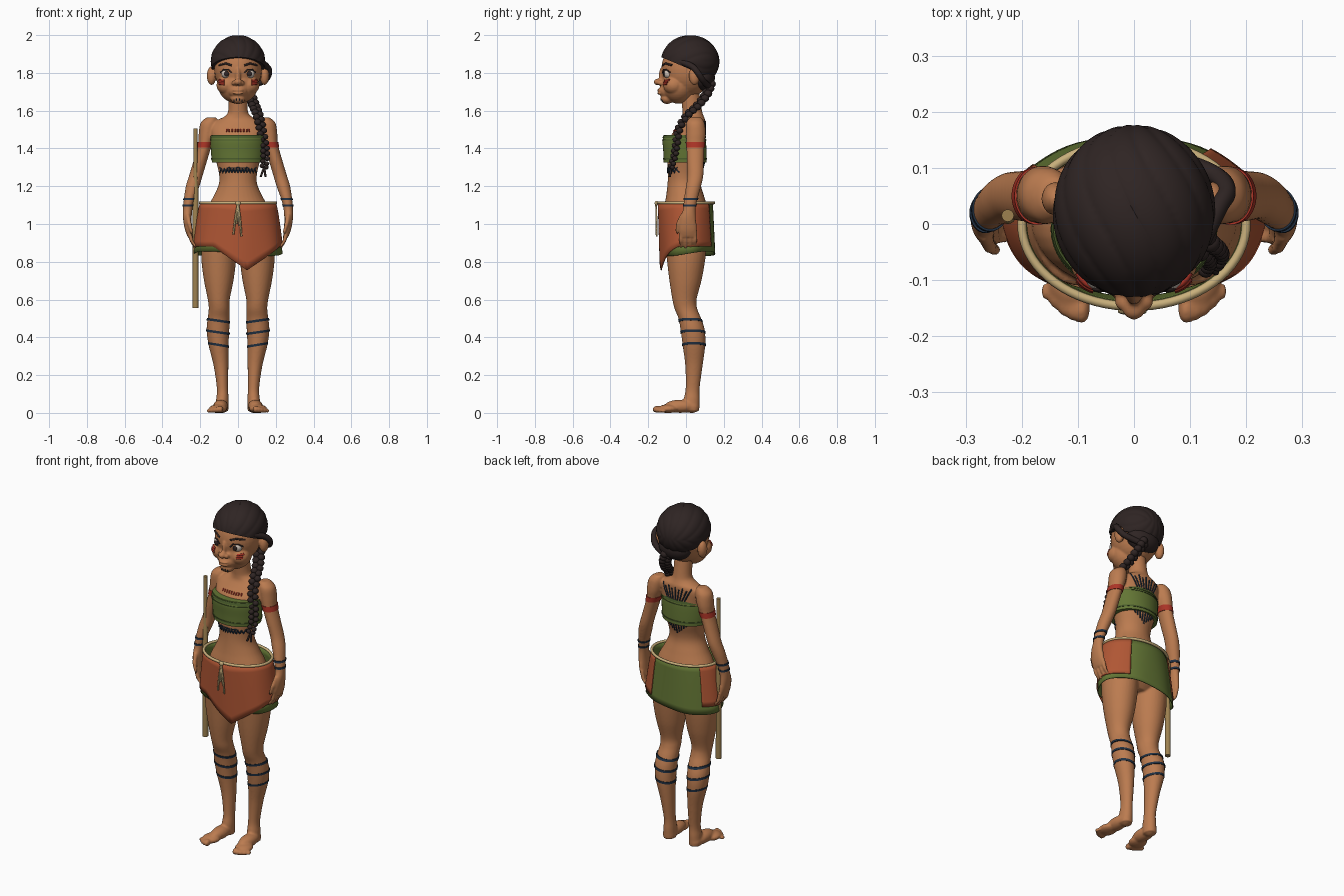
import bpy, bmesh
from math import sin, cos, pi, radians, atan2
from mathutils import Vector, Matrix
from mathutils.bvhtree import BVHTree

if "Cube" in bpy.data.objects:
    bpy.data.objects.remove(bpy.data.objects["Cube"])


def material(name, *rgb):
    m = bpy.data.materials.new(name)
    m.use_nodes = True
    m.diffuse_color = (*rgb, 1)
    m.node_tree.nodes["Principled BSDF"].inputs["Base Color"].default_value = (*rgb, 1)
    return m


SKIN = material("skin", .5, .2, .08)
HAIR = material("dark hair", .028, .018, .017)
GREEN = material("leaf green", .125, .18, .035)
TRIM = material("dark green", .07, .11, .025)
ORANGE = material("rust orange", .44, .095, .035)
RED = material("paint red", .42, .035, .02)
BLUE = material("ink blue", .015, .03, .055)
CREAM = material("rope cream", .58, .43, .2)
WOOD = material("wood tan", .34, .22, .08)
WHITE = material("eye white", .6, .52, .45)


# ---- helpers ----
def link(name, mesh, mat):
    mesh.materials.clear()
    mesh.materials.append(mat)
    mesh.shade_smooth()
    mesh.set_sharp_from_angle(angle=radians(50))
    ob = bpy.data.objects.new(name, mesh)
    bpy.context.scene.collection.objects.link(ob)
    return ob


def finish(name, bm, mat):
    bmesh.ops.recalc_face_normals(bm, faces=bm.faces[:])
    mesh = bpy.data.meshes.new(name)
    bm.to_mesh(mesh)
    bm.free()
    return link(name, mesh, mat)


def dense(rows, k=6):
    """Smoothly interpolate rows of numbers."""
    p = [Vector(r) for r in rows]
    out = []
    for i in range(len(p) - 1):
        a, b, c, d = p[max(i - 1, 0)], p[i], p[i + 1], p[min(i + 2, len(p) - 1)]
        for j in range(k):
            t = j / k
            out.append((b * 2 + (c - a) * t + (a * 2 - b * 5 + c * 4 - d) * t * t
                        + (b * 3 - a - c * 3 + d) * t ** 3) * .5)
    return out + [p[-1]]


def section(rows, z):
    for a, b in zip(rows, rows[1:]):
        if b[2] <= z <= a[2]:
            return a.lerp(b, (a[2] - z) / (a[2] - b[2]))


def loft(bm, rows, s=1, grow=0, tilt=0, n=32):
    """Stack oval rings given as x, y, z, x radius, y radius."""
    rings = []
    for x, y, z, rx, ry in rows:
        rings.append([bm.verts.new((s * (x + (rx + grow) * cos(a)), y + (ry + grow) * sin(a), z + tilt * cos(a)))
                      for a in [2 * pi * i / n for i in range(n)]])
    for r, q in zip(rings, rings[1:]):
        for i in range(n):
            bm.faces.new((r[i], r[(i + 1) % n], q[(i + 1) % n], q[i]))
    bm.faces.new(rings[0])
    bm.faces.new(rings[-1])


def ball(bm, co, r, s=1, n=20):
    m = Matrix.Translation((s * co[0], co[1], co[2])) @ Matrix.Diagonal((*r, 1))
    bmesh.ops.create_uvsphere(bm, u_segments=n, v_segments=n // 2 + 2, radius=1, matrix=m)


def fuse(ob, size):
    m = ob.modifiers.new("fuse", "REMESH")
    m.mode, m.voxel_size, m.use_smooth_shade = "VOXEL", size, True
    m = ob.modifiers.new("soften", "SMOOTH")
    m.factor, m.iterations = .5, 4
    return BVHTree.FromObject(ob, bpy.context.evaluated_depsgraph_get())


def tube(name, paths, mat, r, cyclic=False):
    cu = bpy.data.curves.new(name, "CURVE")
    cu.dimensions, cu.bevel_depth, cu.bevel_resolution, cu.use_fill_caps = "3D", r, 2, True
    for path in paths:
        sp = cu.splines.new("POLY")
        sp.points.add(len(path) - 1)
        sp.use_cyclic_u = cyclic
        for pt, co in zip(sp.points, path):
            pt.co = (*co, 1)
    tmp = bpy.data.objects.new("path", cu)
    bpy.context.scene.collection.objects.link(tmp)
    mesh = bpy.data.meshes.new_from_object(tmp.evaluated_get(bpy.context.evaluated_depsgraph_get()))
    bpy.data.objects.remove(tmp)
    return link(name, mesh, mat)


def surface(tree, x, z, side=-1):
    return tree.ray_cast(Vector((x, side, z)), Vector((0, -side, 0)))[0]


def paint(name, tree, lines, mat, r, side=-1):
    """Lay thin strokes, given as x, z points, onto a surface."""
    paths = []
    for line in lines:
        flat = [Vector(a).lerp(Vector(b), t / 4) for a, b in zip(line, line[1:]) for t in range(5)]
        hits = [h for h in (surface(tree, x, z, side) for x, z in flat) if h]
        hits = [h for i, h in enumerate(hits) if i == 0 or (h - hits[i - 1]).length > 1e-4]
        if len(hits) > 1:
            paths.append(hits)
    tube(name, paths, mat, r)


# ---- body ----
torso = dense([(0, .02, 1.7, .05, .05), (0, .033, 1.6, .052, .052), (0, .038, 1.57, .07, .056),
               (0, .04, 1.55, .11, .062), (0, .03, 1.52, .14, .072), (0, .012, 1.47, .142, .09),
               (0, 0, 1.4, .132, .1), (0, 0, 1.33, .115, .098), (0, -.008, 1.26, .1, .088),
               (0, -.01, 1.21, .102, .088), (0, -.005, 1.15, .128, .1), (0, 0, 1.08, .165, .117),
               (0, .005, 1, .182, .125), (0, .005, .92, .175, .118), (0, 0, .86, .1, .07)])
leg = dense([(.095, 0, .98, .085, .11), (.1, 0, .88, .093, .108), (.102, 0, .8, .091, .1),
             (.102, -.003, .7, .078, .085), (.102, -.008, .6, .058, .064), (.1, 0, .55, .055, .06),
             (.103, .02, .5, .058, .06), (.106, .035, .44, .06, .064), (.103, .042, .36, .053, .06),
             (.09, .042, .25, .039, .046), (.082, .035, .13, .03, .037), (.083, .03, .07, .033, .042),
             (.085, .03, .01, .034, .04)])
arm = dense([(.14, .05, 1.565, .025, .03), (.153, .05, 1.535, .045, .048), (.163, .052, 1.48, .045, .052),
             (.175, .05, 1.42, .037, .048), (.198, .05, 1.34, .036, .045), (.222, .05, 1.26, .036, .042),
             (.24, .04, 1.2, .036, .04), (.258, .025, 1.13, .029, .036), (.266, .018, 1.08, .025, .033),
             (.268, .01, 1.03, .023, .042), (.262, .01, .97, .019, .048), (.252, .01, .93, .014, .042)])
bm = bmesh.new()
loft(bm, torso)
for s in (1, -1):
    loft(bm, leg, s)
    loft(bm, arm, s)
    for i in range(4):
        y, drop = -.026 + i * .025, .008 * abs(i - 1.3)
        loft(bm, [(.258, y, .96, .012, .011), (.246, y, .91, .011, .011),
                  (.228, y, .875 + drop, .009, .009), (.222, y, .862 + drop, .004, .004)], s, n=12)
    loft(bm, [(.266, -.018, 1.05, .012, .014), (.257, -.042, 1, .012, .012),
              (.246, -.047, .96, .009, .009), (.242, -.047, .945, .004, .004)], s, n=12)
    ball(bm, (.085, .03, .032), (.036, .042, .033), s)
    ball(bm, (.092, -.03, .035), (.04, .085, .035), s)
    ball(bm, (.106, -.095, .022), (.048, .055, .023), s)
    for i in range(5):
        r = .019 - .002 * i
        ball(bm, (.093 + .016 * i, -.152 + .002 * i * i, r), (r * .8, r * 1.4, r), s, 12)
body = finish("body", bm, SKIN)
body_tree = fuse(body, .006)

# ---- head ----
bm = bmesh.new()
ball(bm, (0, .005, 1.82), (.125, .135, .15), n=40)
ball(bm, (0, -.04, 1.735), (.106, .09, .098), n=32)
ball(bm, (0, -.1, 1.665), (.04, .035, .03))
ball(bm, (0, -.1, 1.705), (.052, .044, .042))
ball(bm, (0, -.128, 1.785), (.014, .016, .045))
ball(bm, (0, -.147, 1.752), (.022, .024, .018))
for z in (1.708, 1.692):
    ball(bm, (0, -.141, z), (.03, .012, .007))
for s in (1, -1):
    ball(bm, (.06, -.065, 1.735), (.054, .056, .05), s)
    ball(bm, (.021, -.136, 1.747), (.014, .018, .013), s)
    ball(bm, (.14, .045, 1.785), (.025, .03, .05), s)
head = finish("head", bm, SKIN)
head_tree = fuse(head, .005)

# ---- face details ----
for s, label in ((1, "left"), (-1, "right")):
    y = surface(head_tree, s * .061, 1.795).y
    for part, r, dy, mat in (("eye", (.027, .027, .025), .018, WHITE), ("iris", (.0135, .006, .0145), -.006, HAIR)):
        bm = bmesh.new()
        ball(bm, (.061, y + dy, 1.795), r, s)
        finish(label + "_" + part, bm, mat)
    paint(label + "_brow", head_tree, [[(s * .034, 1.84), (s * .065, 1.85), (s * .1, 1.841)]], HAIR, .0055)
    paint(label + "_lashes", head_tree, [[(s * .034, 1.8), (s * .05, 1.818), (s * .075, 1.817), (s * .093, 1.802)]],
          HAIR, .004)
    paint(label + "_cheek_mark", head_tree, [[(s * .072, z), (s * .1, z + .003)] for z in (1.74, 1.749, 1.758)],
          RED, .006)
paint("chin_marks", head_tree, [[(x, 1.668 - .4 * abs(x)), (x, 1.656 - .4 * abs(x))]
                                for x in (-.02, -.007, .007, .02)], BLUE, .003)

# ---- hair ----
bm = bmesh.new()
centre = Vector((0, .022, 1.86))
bmesh.ops.create_uvsphere(bm, u_segments=128, v_segments=64, radius=1)
for v in bm.verts:
    groove = abs(sin(8 * (atan2(v.co.x, abs(v.co.z) + .3) + .45 * v.co.y))) ** .5
    f = .972 + .028 * groove
    v.co = centre + Vector((v.co.x * .145, v.co.y * .155, v.co.z * .14)) * f
bmesh.ops.bisect_plane(bm, geom=bm.verts[:] + bm.edges[:] + bm.faces[:], plane_co=(0, -.13, 1.883),
                       plane_no=(0, .42, 1), clear_inner=True)
bmesh.ops.holes_fill(bm, edges=[e for e in bm.edges if e.is_boundary], sides=0)
finish("hair_cap", bm, HAIR)
bm = bmesh.new()
ball(bm, (.01, .085, 1.775), (.1, .068, .07), n=32)
finish("hair_nape", bm, HAIR)
tube("hair_side_lock", [dense([(.12, -.03, 1.86), (.15, .03, 1.835), (.165, .06, 1.805), (.14, .09, 1.76),
                               (.06, .12, 1.73)])], HAIR, .017)
braid = dense([(.03, .13, 1.75), (.06, .11, 1.69), (.085, .065, 1.63), (.105, .01, 1.58), (.122, -.035, 1.51),
               (.138, -.05, 1.43), (.145, -.062, 1.36), (.138, -.078, 1.3)], 5)
bm = bmesh.new()
for i, p in enumerate(braid):
    r = .024 - .011 * i / len(braid)
    side = .011 if i % 2 else -.011
    ball(bm, (p.x + side, p.y + side * .6, p.z), (r, r, r * .9), n=12)
finish("braid", bm, HAIR)
end = braid[-1]
tube("braid_end", [[end, end + Vector((dx, -.008, -.05))] for dx in (-.018, .008)], HAIR, .006)

# ---- bands and body paint ----
for s, label in ((1, "left_"), (-1, "right_")):
    for name, rows, z, h, mat, tilt in [("arm_band", arm, 1.42, .03, RED, 0)] + \
            [("wrist_band", arm, z, .011, BLUE, 0) for z in (1.133, 1.097)] + \
            [("calf_band", leg, z, .013, BLUE, .009) for z in (.488, .427, .36)]:
        bm = bmesh.new()
        loft(bm, [section(rows, z + h / 2), section(rows, z - h / 2)], s, .003, tilt)
        finish(label + name, bm, mat)
paint("chest_marks", body_tree, [[(x * .015, 1.488), (x * .015, 1.502)] for x in range(-4, 5)], RED, .004)
paint("belly_zigzag", body_tree, [[(-.096 + i * .008, 1.272 + .022 * (i % 2)) for i in range(25)],
                                  [(-.096, 1.297), (.096, 1.297)]], BLUE, .004)
paint("upper_back_marks", body_tree, [[(x * .014, 1.47), (x * .023, 1.545 - .012 * (x % 2))]
                                      for x in range(-4, 5)], BLUE, .004, 1)
paint("lower_back_marks", body_tree, [[(x * .017, 1.335), (x * .014, 1.265 + .012 * abs(x))]
                                      for x in range(-4, 5)], BLUE, .004, 1)

# ---- chest wrap ----
wrap = dense([(0, -.008, 1.472, .14, .108), (0, -.009, 1.44, .146, .115), (0, -.006, 1.38, .143, .114),
              (0, -.005, 1.325, .138, .113)])
bm = bmesh.new()
loft(bm, wrap, n=48)
finish("chest_wrap", bm, GREEN)
for z, h in ((1.462, .014), (1.445, .004), (1.345, .008)):
    bm = bmesh.new()
    loft(bm, [section(wrap, z + h / 2), section(wrap, z - h / 2)], grow=.003, n=48)
    finish("chest_wrap_trim", bm, TRIM)


# ---- skirt ----
def skirt(name, start, stop, grow, hem, mat, n=72, m=8):
    bm = bmesh.new()
    rows = []
    for i in range(n + 1):
        t = radians(start + (stop - start) * i / n)
        low = hem(t)
        col = []
        for j in range(m + 1):
            z = 1.11 + (low - 1.11) * j / m
            f = (1.11 - z) / .265
            fold = 1 + .012 * min(f, 1) * sin(7 * t)
            rx, ry = .193 + .04 * min(f, 1.1) ** .8 + grow, .14 + .002 * f + grow
            col.append(bm.verts.new((rx * cos(t) * fold, .012 * f + ry * sin(t) * fold, z)))
        rows.append(col)
    for a, b in zip(rows, rows[1:]):
        for j in range(m):
            bm.faces.new((a[j], b[j], b[j + 1], a[j + 1]))
    bmesh.ops.remove_doubles(bm, verts=bm.verts[:], dist=1e-5)
    ob = finish(name, bm, mat)
    mod = ob.modifiers.new("cloth", "SOLIDIFY")
    mod.thickness, mod.offset = .005, 0


def front_point(t):
    if sin(t) > 0:
        return .88
    return .88 - .125 * max(0, 1 - abs(.23 * cos(t) - .045) / .17)


skirt("under_skirt", 0, 360, 0, lambda t: .843 + .012 * sin(2 * t), GREEN)
skirt("over_skirt", 140, 415, .007, front_point, ORANGE)
tube("waist_rope", [[(.2 * cos(t), .147 * sin(t), 1.112) for t in [pi * i / 36 for i in range(72)]]],
     CREAM, .008, True)
bm = bmesh.new()
ball(bm, (0, -.156, 1.11), (.014, .01, .013))
finish("rope_knot", bm, CREAM)
tube("rope_ties", [dense([(0, -.158, 1.11), (x * .6, -.157, 1.03), (x, -.155, low)])
                   for x, low in ((-.024, .945), (.018, .935), (-.008, 1.0), (.008, .99))], CREAM, .005)

# ---- staff ----
bm = bmesh.new()
loft(bm, [(-.225, .015, z, r, r) for z, r in ((1.505, .011), (1.215, .011), (1.2, .015), (.86, .015), (.555, .016))],
     n=16)
finish("staff", bm, WOOD)
